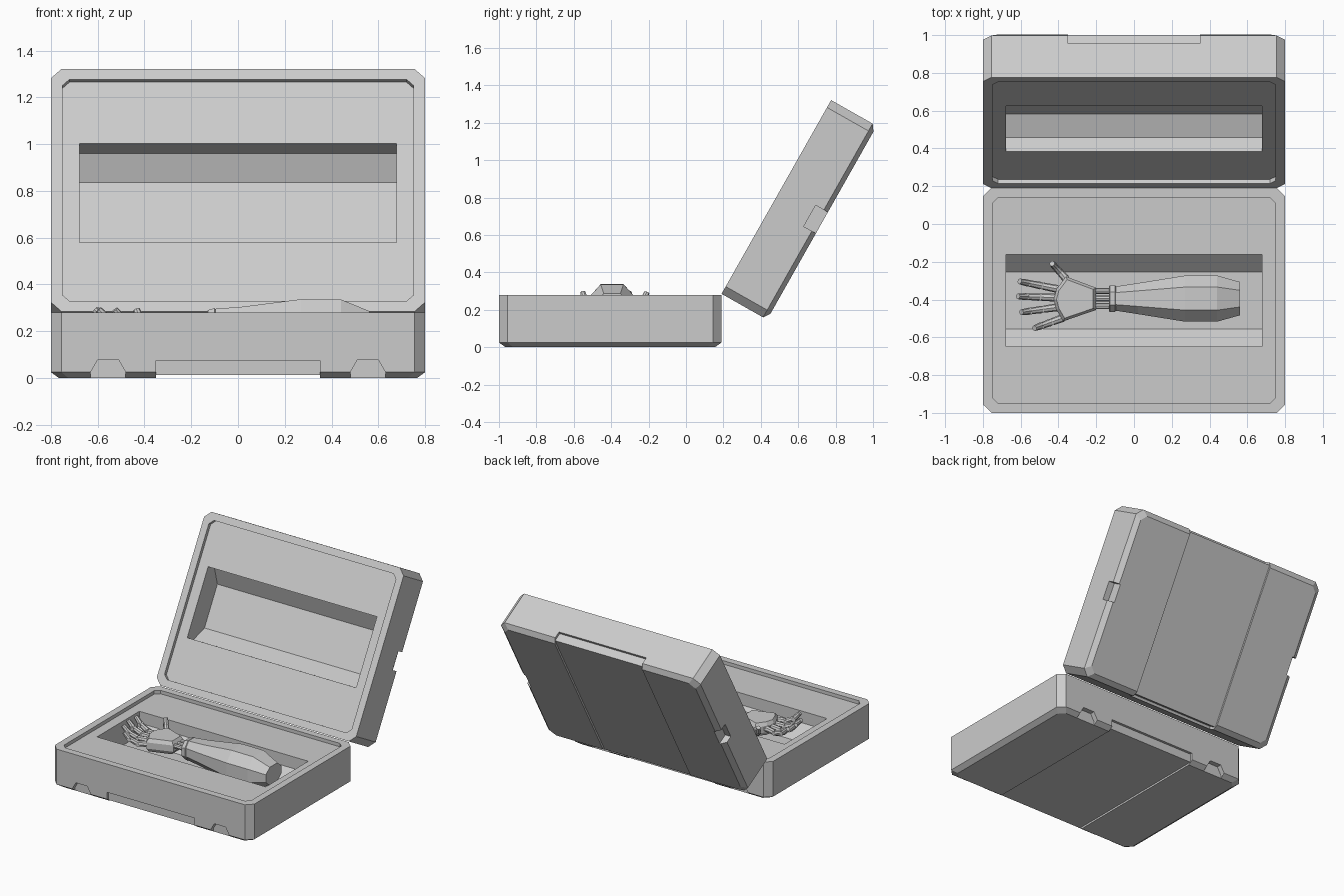
import bpy, math
from mathutils import Vector, Matrix

if "Cube" in bpy.data.objects:
    bpy.data.objects.remove(bpy.data.objects["Cube"])

W, L, H = 0.8, 0.595, 0.28      # half width, half depth, height of each shell


def make(name, verts, faces):
    me = bpy.data.meshes.new(name)
    me.from_pydata([tuple(v) for v in verts], [], faces)
    me.update()
    ob = bpy.data.objects.new(name, me)
    bpy.context.collection.objects.link(ob)
    return ob


def loft(name, rings):
    """Skin equal-length rings and cap both ends; normals made consistent."""
    import bmesh
    n = len(rings[0])
    verts = [v for r in rings for v in r]
    faces = [(k*n + i, k*n + (i+1) % n, (k+1)*n + (i+1) % n, (k+1)*n + i)
             for k in range(len(rings)-1) for i in range(n)]
    last = (len(rings)-1)*n
    faces += [tuple(reversed(range(n))), tuple(range(last, last+n))]
    ob = make(name, verts, faces)
    bm = bmesh.new()
    bm.from_mesh(ob.data)
    bmesh.ops.recalc_face_normals(bm, faces=bm.faces)
    bm.to_mesh(ob.data)
    bm.free()
    return ob


def octo(hx, hy, c, z):
    """Rectangle with cut corners."""
    return [(hx, -hy+c, z), (hx, hy-c, z), (hx-c, hy, z), (-hx+c, hy, z),
            (-hx, hy-c, z), (-hx, -hy+c, z), (-hx+c, -hy, z), (hx-c, -hy, z)]


def box(x0, x1, y0, y1, z0, z1):
    return loft("cutter", [[(x0, y0, z), (x1, y0, z), (x1, y1, z), (x0, y1, z)] for z in (z0, z1)])


def cut(ob, cutter):
    m = ob.modifiers.new("cut", 'BOOLEAN')
    m.operation, m.solver, m.object = 'DIFFERENCE', 'EXACT', cutter
    bpy.context.view_layer.update()
    bpy.context.view_layer.objects.active = ob
    bpy.ops.object.modifier_apply(modifier="cut")
    bpy.data.objects.remove(cutter)


def shell(name):
    ob = loft(name, [octo(W-.035, L-.035, .04, 0), octo(W, L, .045, .025),
                     octo(W, L, .045, H), octo(W-.05, L-.05, .03, H),
                     octo(W-.05, L-.05, .03, H-.025)])
    # padded cavity: straight walls, then sloping to the floor
    prof = [(-.243, .4), (-.243, .17), (-.15, .08), (.15, .08), (.243, .17), (.243, .4)]
    cut(ob, loft("cutter", [[(x, y, z) for y, z in prof] for x in (-.677, .677)]))
    # shallow outer channel and end grips
    cut(ob, box(-.35, .35, -1, 1, -.1, .013))
    for s in (-1, 1):
        cut(ob, box(-.35, .35, *sorted((s*(L-.018), s*(L+.1))), -.1, .075))
    return ob


# bottom shell with foot notches
base = shell("case_base")
for sx in (-1, 1):
    for sy in (-1, 1):
        foot = [(.48, -.05), (.48, .025), (.51, .077), (.60, .077), (.63, .025), (.63, -.05)]
        cut(base, loft("cutter", [[(sx*x, sy*y, z) for x, z in foot] for y in (L-.035, L+.1)]))
base.data.transform(Matrix.Translation((0, -.405, 0)))

# lid with side latch notches, swung open
lid = shell("case_lid")
for s in (-1, 1):
    cut(lid, box(*sorted((s*(W-.045), s*(W+.1))), -.065, .065, -.1, .075))
lid.data.transform(Matrix.Translation((0, .19, .285)) @ Matrix.Rotation(math.radians(60.5), 4, 'X')
                   @ Matrix.Translation((0, L, -H)))


def arm_ring(x, hw, hh, zc):
    a, b = hw*.5, hh*.42
    return [(x, -.395+y, zc+z) for y, z in
            [(hw, -b), (hw, b), (a, hh), (-a, hh), (-hw, b), (-hw, -b), (-a, -hh), (a, -hh)]]


# forearm and wrist cuff
loft("forearm", [arm_ring(-.11, .062, .07, .225), arm_ring(.02, .082, .082, .223),
                 arm_ring(.27, .122, .117, .22), arm_ring(.44, .122, .116, .22),
                 arm_ring(.562, .088, .066, .22)])
loft("wrist_cuff", [arm_ring(-.132, .066, .06, .225), arm_ring(-.128, .07, .066, .225),
                    arm_ring(-.10, .07, .074, .225), arm_ring(-.095, .064, .068, .225)])


def tube(name, p, q, r0, r1, n=8):
    p, q = Vector(p), Vector(q)
    rot = (q-p).to_track_quat('Z', 'Y')
    return loft(name, [[c + rot @ Vector((r*math.cos(2*math.pi*i/n), r*math.sin(2*math.pi*i/n), 0))
                        for i in range(n)] for c, r in ((p, r0), (q, r1))])


# wrist rods
for y in (-.435, -.395, -.355):
    tube("wrist_rod", (-.23, y, .235), (-.12, y, .235), .016, .016)

# faceted palm
outline = [(-.20, -.338), (-.36, -.278), (-.41, -.345), (-.425, -.40), (-.41, -.455),
           (-.375, -.515), (-.20, -.455)]
c = Vector((-.32, -.397))


def palm_ring(s, z):
    return [(c.x+(x-c.x)*s, c.y+(y-c.y)*s, z) for x, y in outline]


loft("palm", [palm_ring(.85, .175), palm_ring(1, .2), palm_ring(1, .245), palm_ring(.86, .27)])

# fingers: knuckle and tip in plan, curling upward in three links
fingers = {"thumb": ((-.36, -.29), (-.435, -.208)), "index_finger": ((-.40, -.345), (-.61, -.303)),
           "middle_finger": ((-.41, -.39), (-.618, -.383)), "ring_finger": ((-.40, -.44), (-.60, -.468)),
           "little_finger": ((-.37, -.495), (-.53, -.553))}
steps = [(0, .225), (.42, .222), (.76, .248), (1, .296)]
for name, (a, b) in fingers.items():
    a, b = Vector(a), Vector(b)
    pts = [(*a.lerp(b, t), z) for t, z in steps]
    for i in range(3):
        p, q = Vector(pts[i]), Vector(pts[i+1])
        tube(name + "_link", p.lerp(q, .08), p.lerp(q, .92), .021-.001*i, .019-.002*i)
        # joint pin across the finger
        side = Vector((-(b-a).y, (b-a).x, 0)).normalized()*.018
        tube(name + "_joint", p-side, p+side, .015, .015)
